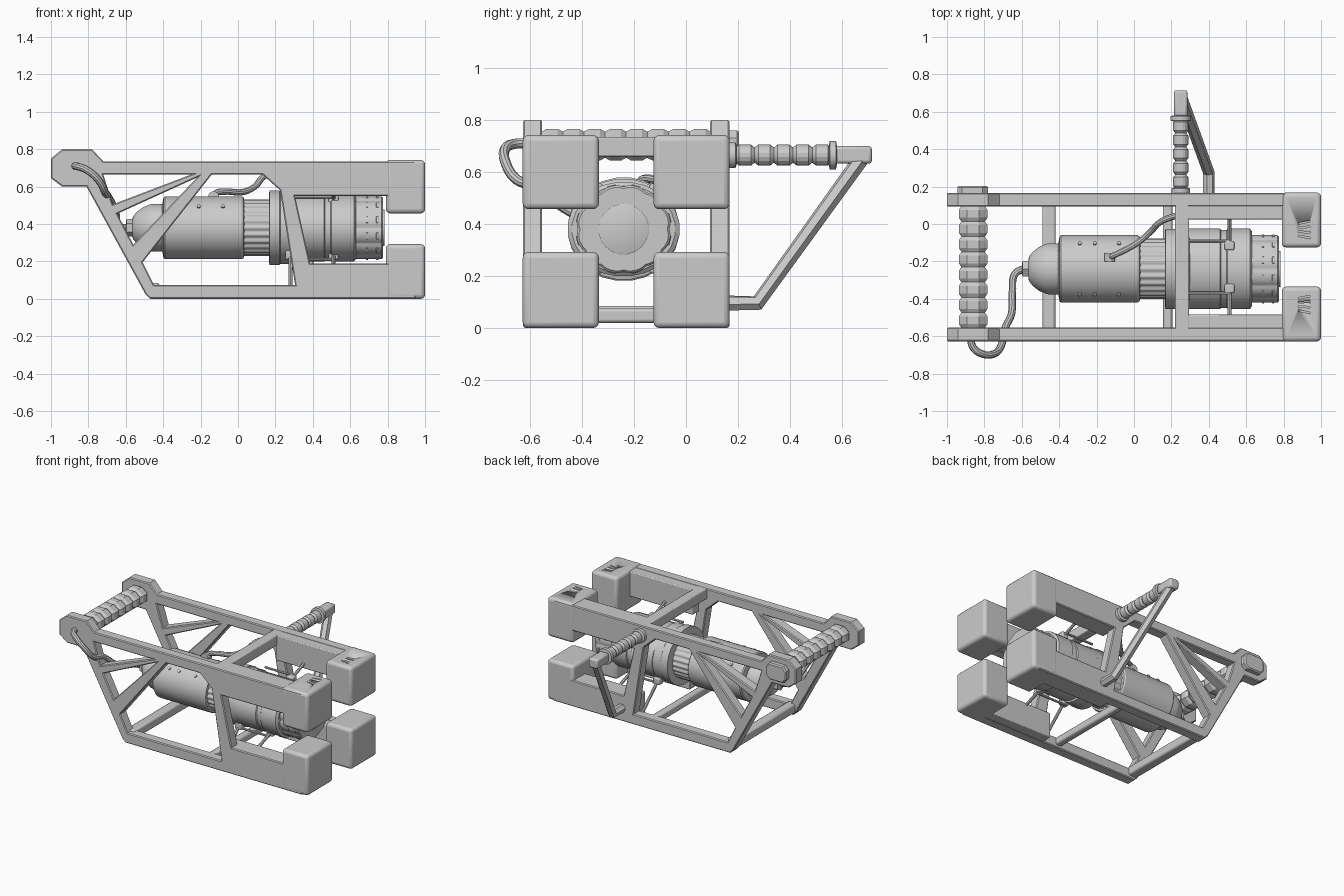
import bpy, bmesh, math
from mathutils import Vector

if "Cube" in bpy.data.objects:
    bpy.data.objects.remove(bpy.data.objects["Cube"])

YC = -0.23                      # middle plane of the frame


def finish(name, bm, bevel=0, angle=30, segs=2):
    bmesh.ops.recalc_face_normals(bm, faces=bm.faces)
    me = bpy.data.meshes.new(name)
    bm.to_mesh(me)
    bm.free()
    ob = bpy.data.objects.new(name, me)
    bpy.context.collection.objects.link(ob)
    if bevel:
        m = ob.modifiers.new("bevel", 'BEVEL')
        m.width, m.segments, m.limit_method = bevel, segs, 'ANGLE'
    bpy.ops.object.select_all(action='DESELECT')
    ob.select_set(True)
    bpy.context.view_layer.objects.active = ob
    bpy.ops.object.shade_smooth_by_angle(angle=math.radians(angle))
    return ob


def box(name, x, y, z, bevel=0.006, segs=2):
    bm = bmesh.new()
    bmesh.ops.create_cube(bm, size=1)
    for v in bm.verts:
        v.co = [(a[0] + a[1]) / 2 + c * (a[1] - a[0]) for a, c in zip((x, y, z), v.co)]
    return finish(name, bm, bevel, segs=segs)


def lathe(name, rings, centre, axis='x', n=32, s=(1, 1), ripple=None, angle=30):
    """Rings of (position, radius) along the axis, capped at both ends."""
    bm = bmesh.new()
    loops = []
    for t, r in rings:
        loop = []
        for i in range(n):
            a = 2 * math.pi * (i + 0.5) / n
            q = r * (ripple(a) if ripple else 1)
            u, w = q * math.cos(a) * s[0] + centre[0], q * math.sin(a) * s[1] + centre[1]
            loop.append(bm.verts.new((t, u, w) if axis == 'x' else (u, t, w)))
        loops.append(loop)
    for p, q in zip(loops, loops[1:]):
        for i in range(n):
            bm.faces.new((p[i], p[(i + 1) % n], q[(i + 1) % n], q[i]))
    bm.faces.new(loops[0])
    bm.faces.new(loops[-1])
    return finish(name, bm, angle=angle)


def beads(a, b, n, r, dip, edge):
    """Ring list for a grip of n bulging segments."""
    out, w = [], (b - a) / n
    for i in range(n):
        t = a + i * w
        out += [(t, dip), (t + edge, r), (t + w - edge, r)]
    return out + [(b, dip)]


def curve_mesh(name, cu, angle=35, move=(0, 0, 0), upright=False):
    tmp = bpy.data.objects.new("tmp", cu)
    bpy.context.collection.objects.link(tmp)
    me = bpy.data.meshes.new_from_object(tmp.evaluated_get(bpy.context.evaluated_depsgraph_get()))
    bpy.data.objects.remove(tmp)
    bm = bmesh.new()
    bm.from_mesh(me)
    bmesh.ops.remove_doubles(bm, verts=bm.verts, dist=1e-5)
    for v in bm.verts:
        if upright:
            v.co = (v.co.x, -v.co.z, v.co.y)
        v.co += Vector(move)
    return finish(name, bm, angle=angle)


def tube(name, pts, r, smooth=True, res=3):
    cu = bpy.data.curves.new(name, 'CURVE')
    cu.dimensions, cu.bevel_depth, cu.bevel_resolution, cu.use_fill_caps = '3D', r, res, True
    cu.resolution_u = 6
    sp = cu.splines.new('BEZIER')
    sp.bezier_points.add(len(pts) - 1)
    for p, co in zip(sp.bezier_points, pts):
        p.co = co
        p.handle_left_type = p.handle_right_type = 'AUTO' if smooth else 'VECTOR'
    return curve_mesh(name, cu)


def plate(name, loops, y, half, bev=0.006):
    """Flat plate in the xz plane; the first loop is the outline, others are holes."""
    cu = bpy.data.curves.new(name, 'CURVE')
    cu.dimensions, cu.fill_mode = '2D', 'BOTH'
    cu.extrude, cu.bevel_depth, cu.bevel_resolution, cu.offset = half - bev, bev, 0, -bev
    for loop in loops:
        sp = cu.splines.new('POLY')
        sp.points.add(len(loop) - 1)
        sp.use_cyclic_u = True
        for p, (x, z) in zip(sp.points, loop):
            p.co = (x, z, 0, 1)
    return curve_mesh(name, cu, 20, (0, y, 0), True)


# side frames with truss openings
outline = [(-0.47, 0), (0.95, 0), (0.95, 0.19), (0.385, 0.19), (0.305, 0.55), (0.95, 0.55),
           (0.95, 0.735), (-0.72, 0.735), (-0.78, 0.8), (-0.94, 0.8), (-1, 0.75), (-1, 0.645),
           (-0.94, 0.6), (-0.81, 0.6), (-0.495, 0.025)]
holes = [[(-0.72, 0.665), (-0.25, 0.665), (-0.67, 0.505)],
         [(-0.645, 0.455), (-0.22, 0.648), (-0.56, 0.29)],
         [(-0.51, 0.195), (-0.14, 0.665), (0.13, 0.665), (0.225, 0.58), (0.305, 0.075), (-0.45, 0.075)]]
for name, sg in (("front", -1), ("back", 1)):
    Y = lambda d: YC + sg * d           # distance outward from the middle plane
    span = lambda a, b: tuple(sorted((Y(a), Y(b))))
    plate(name + "_side_frame", [outline] + holes, Y(0.36), 0.037)
    # thick rails and the big square end pads
    box(name + "_upper_rail", (0.285, 0.9), span(0.255, 0.39), (0.552, 0.733))
    box(name + "_lower_rail", (0.31, 0.9), span(0.255, 0.39), (0.002, 0.188))
    up = box(name + "_upper_pad", (0.79, 1), span(0.105, 0.398), (0.457, 0.742), 0.022, 3)
    box(name + "_lower_pad", (0.79, 1), span(0.105, 0.398), (0, 0.292), 0.022, 3)
    # slanted slots cut in the upper pad
    for k in range(4):
        c = box("slot_cutter", (-0.032, 0.032), (-0.004, 0.004), (-0.012, 0.012), 0)
        c.location = (0.91, Y(0.2 + (k - 1.5) * 0.026), 0.742)
        c.rotation_euler.z = (k - 1.5) * 0.13 * sg
        c.hide_render = True
        c.hide_set(True)
        m = up.modifiers.new("slot", 'BOOLEAN')
        m.object, m.operation = c, 'DIFFERENCE'
    # thin bent rods holding the motor, with their clips
    for x, z0, z1, d in ((0.51, 0.15, 0.235, 0.115), (0.28, 0.06, 0.235, 0.15), (0.51, 0.62, 0.53, 0.115)):
        tube(name + "_motor_rod", [(x, Y(0.34), z0), (x, Y(d), z1), (x, Y(d - 0.03), 0.38)], 0.011, False, 2)
        box(name + "_rod_clip", (x - 0.026, x + 0.026), span(d - 0.025, d + 0.025), (z1 - 0.025, z1 + 0.025), 0.008)
    for z in (0.21, 0.545):
        tube(name + "_long_rod", [(0.28, Y(0.14), z), (0.51, Y(0.14), z)], 0.008, False, 2)

# cross members
box("top_cross_beam", (0.22, 0.295), (-0.59, 0.13), (0.66, 0.734))
box("bottom_cross_bar_left", (-0.49, -0.42), (-0.59, 0.13), (0.02, 0.085), 0.012)
box("bottom_cross_bar_right", (0.155, 0.205), (-0.59, 0.13), (0.02, 0.075), 0.012)

# rear grip and its end cap
lathe("rear_grip", beads(-0.555, 0.095, 8, 0.083, 0.068, 0.02), (-0.86, 0.705), 'y', 8, (1, 0.8), angle=15)
cap = [(-0.945, 0.67), (-0.92, 0.64), (-0.81, 0.64), (-0.78, 0.67), (-0.78, 0.73), (-0.81, 0.76),
       (-0.92, 0.76), (-0.945, 0.73)]
plate("rear_grip_cap", [cap], 0.18, 0.024, 0.008)

# motor: nose, body, ribbed neck, flange, barrel, fluted end drum
M = (-0.24, 0.38)
S = (1.05, 0.98)
lathe("nose_nut", [(-0.6, 0.03), (-0.595, 0.048), (-0.56, 0.048)], M, n=6)
lathe("motor_nose", [(-0.565, 0.04), (-0.562, 0.062), (-0.54, 0.088), (-0.51, 0.111), (-0.475, 0.126),
                     (-0.46, 0.13), (-0.39, 0.13)], M, s=S, angle=40)
lathe("motor_body", [(-0.405, 0.13), (-0.398, 0.165), (-0.39, 0.172), (0.02, 0.172), (0.03, 0.166),
                     (0.035, 0.14)], M, n=40, s=S)
lathe("ribbed_neck", [(0.02, 0.15), (0.18, 0.15)], M, n=144, s=S,
      ripple=lambda a: 1 + 0.04 * max(-0.6, min(0.6, math.cos(24 * a))), angle=40)
lathe("motor_flange", [(0.165, 0.18), (0.168, 0.2), (0.222, 0.2), (0.226, 0.195), (0.295, 0.195),
                       (0.3, 0.18)], M, n=24, s=(1.08, 1))
lathe("motor_barrel", [(0.29, 0.19), (0.46, 0.19), (0.465, 0.184), (0.495, 0.184), (0.5, 0.19),
                       (0.62, 0.19), (0.632, 0.175)], M, n=24, s=(1.14, 0.96))
lathe("end_drum", [(0.62, 0.174), (0.768, 0.174), (0.776, 0.166)], M, n=144, s=S,
      ripple=lambda a: 0.95 + 0.055 * abs(math.sin(6 * a)) ** 0.6, angle=40)
lathe("end_disc", [(0.77, 0.098), (0.782, 0.098), (0.784, 0.094)], M, n=20)
for i in range(12):
    a = math.radians(15 + 30 * i)
    for x in (0.69, 0.745):
        b = box("drum_slot_rib", (-0.006, 0.006), (-0.018, 0.018), (-0.004, 0.004), 0.002)
        b.location = (x, M[0] + 0.182 * math.cos(a), M[1] + 0.17 * math.sin(a))
        b.rotation_euler.x = a - math.pi / 2
for x in (-0.29, -0.21, -0.08):
    for sg in (-1, 1):
        b = lathe("body_bolt", [(-0.01, 0.011), (0.006, 0.011), (0.008, 0.008)], (0, 0), 'y', 10)
        b.location = (x, M[0] + sg * 0.135, M[1] + 0.113)
        b.rotation_euler.x = math.radians(45) if sg > 0 else math.radians(135)

# cables
tube("nose_cable", [(-0.59, -0.24, 0.38), (-0.635, -0.265, 0.385), (-0.65, -0.36, 0.41), (-0.655, -0.48, 0.47),
                    (-0.69, -0.56, 0.54), (-0.71, -0.65, 0.57), (-0.75, -0.695, 0.64), (-0.81, -0.695, 0.69),
                    (-0.86, -0.66, 0.708), (-0.875, -0.6, 0.71)], 0.02)
tube("body_cable", [(-0.13, -0.18, 0.52), (-0.125, -0.175, 0.56), (-0.07, -0.15, 0.573), (0.02, -0.1, 0.57),
                    (0.09, -0.04, 0.6), (0.14, 0.01, 0.655), (0.24, 0.05, 0.685)], 0.017)
lathe("cable_socket", [(-0.2, 0.03), (-0.155, 0.03)], (-0.13, 0.545), 'y', 12)

# side handle on the back frame
G = (0.25, 0.665)
lathe("side_grip_collar", [(0.16, 0.05), (0.19, 0.05), (0.195, 0.04)], G, 'y', 16)
lathe("side_grip", beads(0.19, 0.56, 5, 0.041, 0.03, 0.014), G, 'y', 16, angle=20)
lathe("side_grip_stop", [(0.55, 0.04), (0.553, 0.056), (0.577, 0.056), (0.58, 0.04)], G, 'y', 16)
box("side_handle_corner", (0.214, 0.286), (0.575, 0.715), (0.632, 0.7), 0.012)
tube("side_handle_strut", [(0.252, 0.682, 0.662), (0.4, 0.275, 0.096), (0.4, 0.15, 0.096)], 0.031, False, 1)
